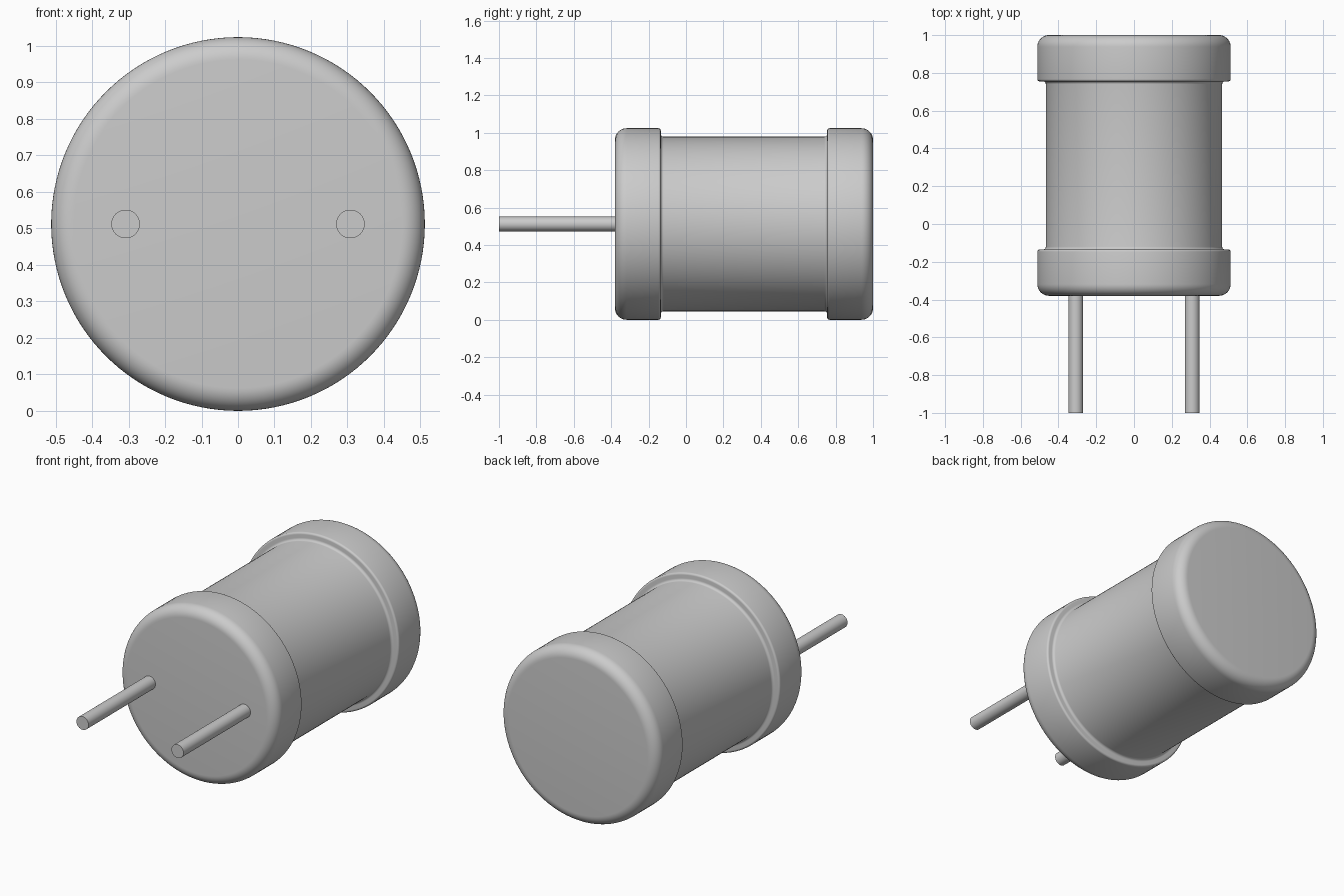
import bpy
import bmesh
from math import sin, cos, pi, radians
from mathutils import Matrix, Vector

cube = bpy.data.objects.get("Cube")
if cube:
    bpy.data.objects.remove(cube, do_unlink=True)

R_CAP, R_CORE = 0.512, 0.467
FRONT, BACK, BAND = -0.38, 1.0, 0.245
SEGMENTS = 128

grey = bpy.data.materials.new("neutral grey")
grey.use_nodes = True
color = (0.6, 0.6, 0.6, 1)
grey.diffuse_color = color
grey.node_tree.nodes["Principled BSDF"].inputs["Base Color"].default_value = color


def arc(r, y, radius, start, end, steps):
    """Points (r, y) of a fillet arc; angles in degrees."""
    angles = [radians(start + (end - start) * i / steps) for i in range(steps + 1)]
    return [(r + radius * cos(a), y + radius * sin(a)) for a in angles]


def lathe(name, profile, x=0):
    """Revolve an (r, y) profile around a y-parallel axis, with flat ends."""
    bm = bmesh.new()
    rings = []
    for r, y in profile:
        rings.append([bm.verts.new((x + r * cos(2 * pi * i / SEGMENTS), y,
                                    R_CAP + r * sin(2 * pi * i / SEGMENTS)))
                      for i in range(SEGMENTS)])
    for a, b in zip(rings, rings[1:]):
        for i in range(SEGMENTS):
            j = (i + 1) % SEGMENTS
            bm.faces.new((a[i], a[j], b[j], b[i]))
    bm.faces.new(rings[0])
    bm.faces.new(rings[-1])
    bmesh.ops.recalc_face_normals(bm, faces=bm.faces)
    mesh = bpy.data.meshes.new(name)
    bm.to_mesh(mesh)
    bm.free()
    mesh.materials.append(grey)
    obj = bpy.data.objects.new(name, mesh)
    bpy.context.collection.objects.link(obj)
    bpy.ops.object.select_all(action="DESELECT")
    obj.select_set(True)
    bpy.context.view_layer.objects.active = obj
    bpy.ops.object.shade_smooth_by_angle(angle=radians(35))
    return obj


# Front half of the body: rounded rim, band, small lip and concave neck
rim, lip, neck = 0.062, 0.012, 0.015
shoulder = FRONT + BAND
half = arc(R_CAP - rim, FRONT + rim, rim, -90, 0, 10)
half += arc(R_CAP - lip, shoulder - lip, lip, 0, 90, 5)
half += arc(R_CORE + neck, shoulder + neck, neck, 270, 180, 5)

# Mirror the half profile to complete the spool-shaped body
middle = FRONT + BACK
body = lathe("spool_body", half + [(r, middle - y) for r, y in reversed(half)])

# Two straight wire leads
for side, x in (("left", 0.308), ("right", -0.308)):
    lathe(side + "_lead", [(0.039, -1.0), (0.039, FRONT + 0.02)], x)
